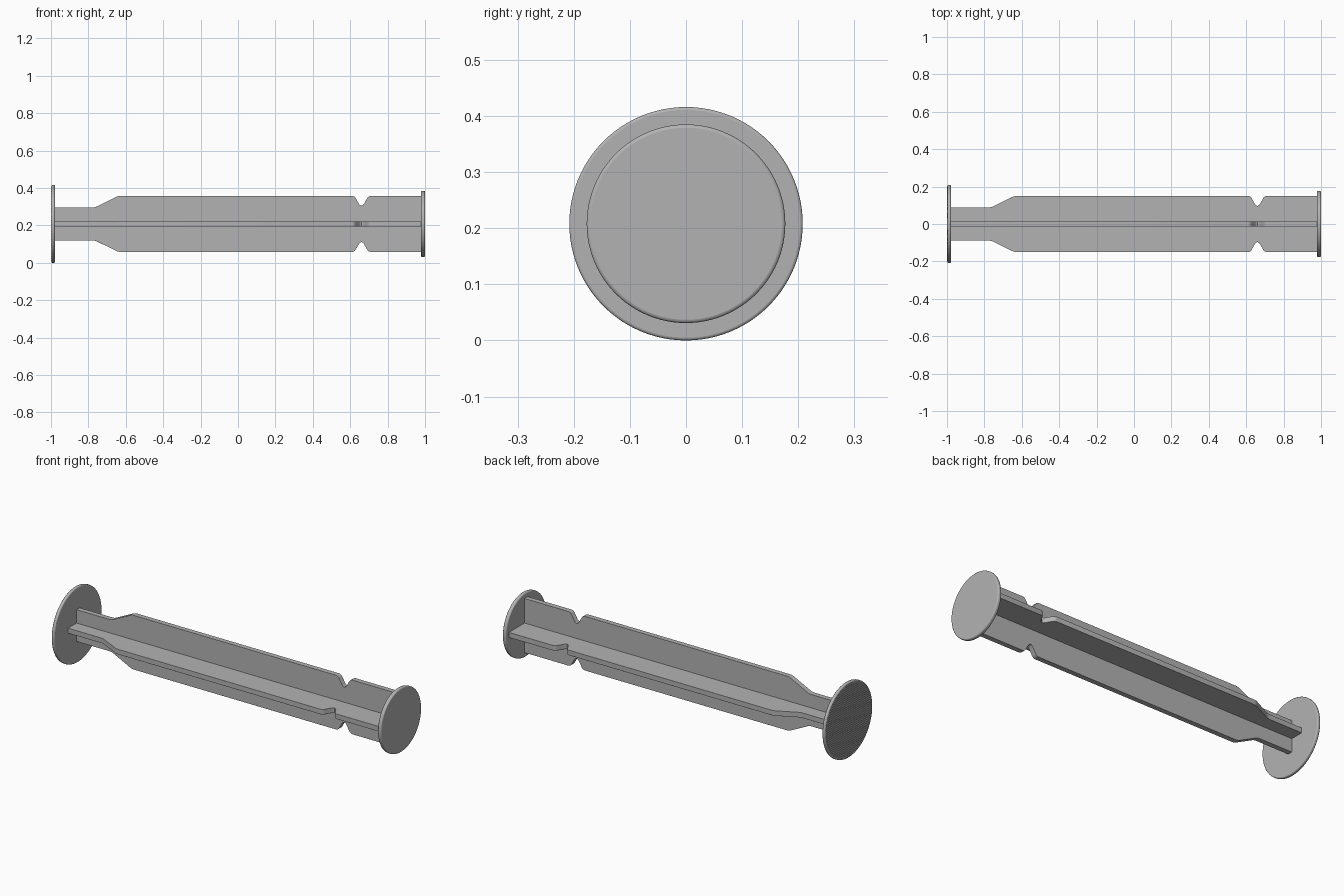
import bpy, bmesh, math
from mathutils import Matrix

if "Cube" in bpy.data.objects:
    bpy.data.objects.remove(bpy.data.objects["Cube"])

CZ = 0.208          # height of the rod axis
RIB_T = 0.028       # rib thickness

plastic = bpy.data.materials.new("grey plastic")
plastic.diffuse_color = (0.45, 0.45, 0.45, 1)
plastic.use_nodes = True
plastic.node_tree.nodes["Principled BSDF"].inputs["Base Color"].default_value = plastic.diffuse_color


def finish(name, bm, bevel=0.0, segments=3):
    bmesh.ops.recalc_face_normals(bm, faces=bm.faces)
    mesh = bpy.data.meshes.new(name)
    bm.to_mesh(mesh)
    bm.free()
    mesh.materials.append(plastic)
    ob = bpy.data.objects.new(name, mesh)
    bpy.context.collection.objects.link(ob)
    bpy.context.view_layer.objects.active = ob
    ob.select_set(True)
    if bevel:
        mod = ob.modifiers.new("rounded_edges", 'BEVEL')
        mod.width, mod.segments = bevel, segments
        mod.limit_method, mod.angle_limit = 'ANGLE', math.radians(40)
    bpy.ops.object.shade_smooth_by_angle(angle=math.radians(35))
    ob.select_set(False)
    return ob


# Half outline of a rib: narrow neck, taper, wide body, notch, head
HALF = [(-0.982, 0.088), (-0.765, 0.088), (-0.64, 0.150), (0.622, 0.150),
        (0.653, 0.096), (0.667, 0.096), (0.698, 0.150), (0.982, 0.150)]


def rib(name, turn):
    bm = bmesh.new()
    outline = HALF + [(x, -r) for x, r in reversed(HALF)]
    face = bm.faces.new([bm.verts.new((x, -RIB_T / 2, r)) for x, r in outline])
    # soften the taper and notch corners
    corners = [v for v in bm.verts if abs(v.co.x) < 0.95]
    bmesh.ops.bevel(bm, geom=corners, offset=0.012, segments=3, profile=0.5,
                    affect='VERTICES')
    ext = bmesh.ops.extrude_face_region(bm, geom=bm.faces[:])
    bmesh.ops.translate(bm, vec=(0, RIB_T, 0),
                        verts=[g for g in ext["geom"] if isinstance(g, bmesh.types.BMVert)])
    bmesh.ops.transform(bm, verts=bm.verts,
                        matrix=Matrix.Translation((0, 0, CZ)) @ Matrix.Rotation(turn, 4, 'X'))
    return finish(name, bm, 0.008)


def disc(name, x0, x1, radius, bevel):
    bm = bmesh.new()
    place = Matrix.Translation(((x0 + x1) / 2, 0, CZ)) @ Matrix.Rotation(math.pi / 2, 4, 'Y')
    bmesh.ops.create_cone(bm, cap_ends=True, segments=96, radius1=radius,
                          radius2=radius, depth=x1 - x0, matrix=place)
    return finish(name, bm, bevel)


rib("upright_rib", 0)
rib("flat_rib", math.pi / 2)
disc("thumb_disc", -0.997, -0.979, 0.208, 0.005)
disc("seal_disc", 0.979, 1.0, 0.177, 0.006)

# Fine grip ridges running across the thumb disc
bm = bmesh.new()
COUNT, R = 36, 0.201
pitch = 2 * R / COUNT
for i in range(COUNT):
    z = -R + (i + 0.5) * pitch
    half = math.sqrt(R * R - (abs(z) + pitch * 0.3) ** 2)
    ends = [[bm.verts.new((x, y, CZ + z + dz)) for x, dz in
             ((-0.996, -pitch * 0.3), (-1.0, 0), (-0.996, pitch * 0.3))]
            for y in (-half, half)]
    a, b = ends
    bm.faces.new(a)
    bm.faces.new(b)
    for k in range(3):
        n = (k + 1) % 3
        bm.faces.new((a[k], a[n], b[n], b[k]))
finish("grip_ridges", bm)
